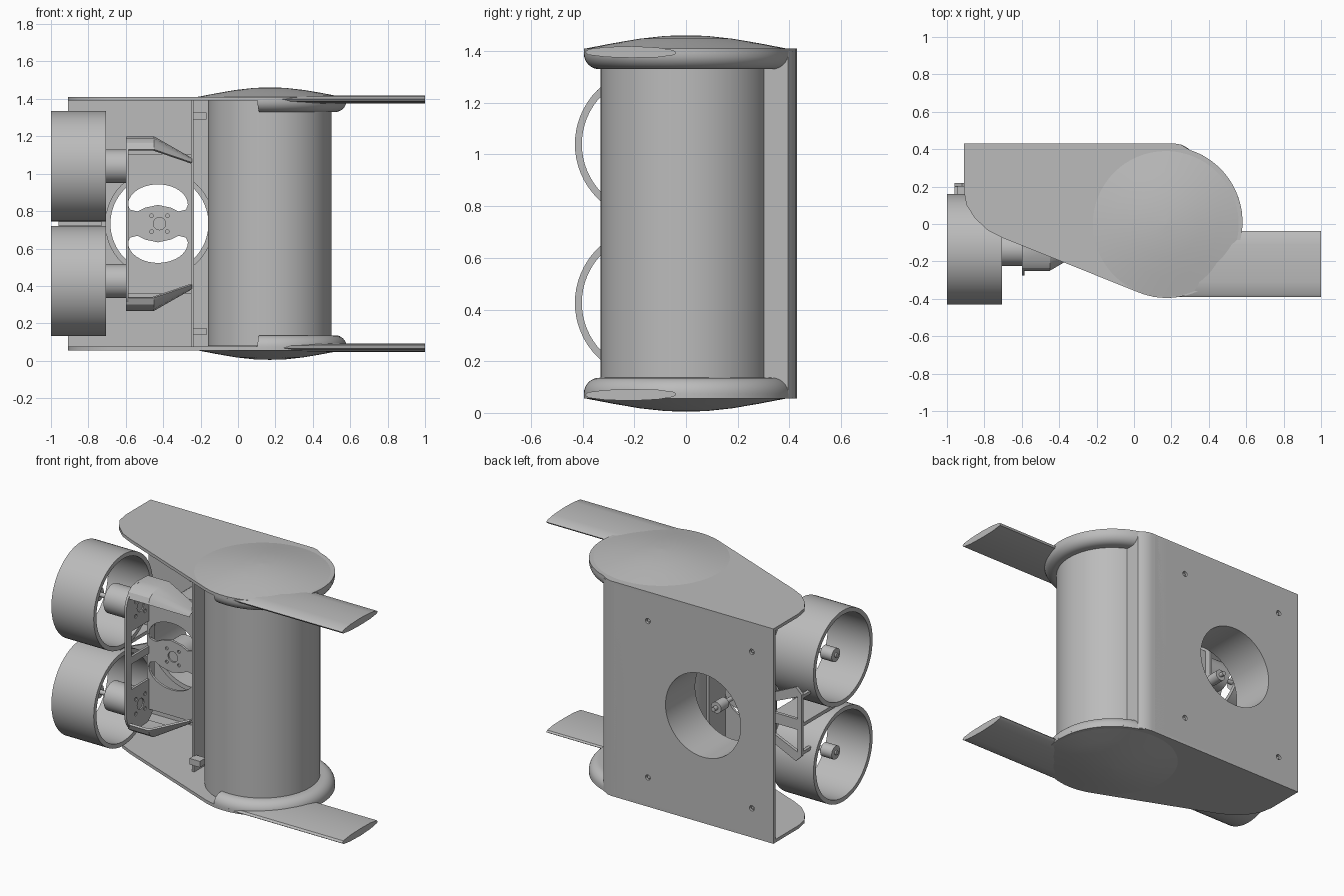
import bpy, bmesh
from math import sin, cos, pi, radians

if "Cube" in bpy.data.objects:
    bpy.data.objects.remove(bpy.data.objects["Cube"])

GREY = bpy.data.materials.new("plain grey")
GREY.use_nodes = True
GREY.diffuse_color = (0.5, 0.5, 0.5, 1)
GREY.node_tree.nodes["Principled BSDF"].inputs["Base Color"].default_value = (0.5, 0.5, 0.5, 1)

MID = 0.733          # height of the plane of symmetry
made = []


def place(u, v, h, axis):
    return {"X": (h, u, v), "Y": (u, h, v), "Z": (u, v, h)}[axis]


def finish(name, bm):
    bmesh.ops.recalc_face_normals(bm, faces=bm.faces)
    mesh = bpy.data.meshes.new(name)
    bm.to_mesh(mesh)
    bm.free()
    mesh.materials.append(GREY)
    ob = bpy.data.objects.new(name, mesh)
    bpy.context.collection.objects.link(ob)
    made.append(ob)
    return ob


def prism(name, outline, lo, hi, axis):
    """Extrude a 2D outline along an axis."""
    bm = bmesh.new()
    rings = [[bm.verts.new(place(u, v, h, axis)) for u, v in outline] for h in (lo, hi)]
    n = len(outline)
    for ring in rings:
        bm.faces.new(ring)
    for i in range(n):
        j = (i + 1) % n
        bm.faces.new((rings[0][i], rings[0][j], rings[1][j], rings[1][i]))
    return finish(name, bm)


def rect(u0, u1, v0, v1):
    return [(u0, v0), (u1, v0), (u1, v1), (u0, v1)]


def box(name, x, y, z):
    return prism(name, rect(*x, *y), *z, "Z")


def arc(cu, cv, r, a0, a1, n=24):
    return [(cu + r * cos(radians(a0 + (a1 - a0) * i / n)),
             cv + r * sin(radians(a0 + (a1 - a0) * i / n))) for i in range(n + 1)]


def rod(name, centre, r, lo, hi, axis, n=40):
    return prism(name, arc(*centre, r, 0, 360, n)[:-1], lo, hi, axis)


def lathe(name, profile, centre, axis, a0=0, a1=360, n=64):
    """Sweep a closed (radius, height) profile around an axis."""
    full = a1 - a0 == 360
    bm = bmesh.new()
    rings = []
    for i in range(n if full else n + 1):
        a = radians(a0 + (a1 - a0) * i / n)
        rings.append([bm.verts.new(place(centre[0] + r * cos(a), centre[1] + r * sin(a), h, axis))
                      for r, h in profile])
    for i in range(n):
        p, q = rings[i], rings[(i + 1) % len(rings)]
        for k in range(len(profile)):
            m = (k + 1) % len(profile)
            bm.faces.new((p[k], q[k], q[m], p[m]))
    if not full:
        bm.faces.new(rings[0])
        bm.faces.new(rings[-1])
    return finish(name, bm)


def tube(name, centre, r_out, r_in, lo, hi, axis):
    return lathe(name, [(r_in, lo), (r_out, lo), (r_out, hi), (r_in, hi)], centre, axis)


def cut(ob, cutters):
    """Subtract the cutters and bake the result."""
    for c in cutters:
        c.hide_render = True
        mod = ob.modifiers.new("cut", "BOOLEAN")
        mod.operation, mod.solver, mod.object = "DIFFERENCE", "EXACT", c
    graph = bpy.context.evaluated_depsgraph_get()
    mesh = bpy.data.meshes.new_from_object(ob.evaluated_get(graph))
    ob.modifiers.clear()
    ob.data = mesh
    for c in cutters:
        made.remove(c)
        bpy.data.objects.remove(c)


def mirror(ob, name):
    """Copy a part to the other side of the mid-height plane."""
    bm = bmesh.new()
    bm.from_mesh(ob.data)
    for v in bm.verts:
        v.co.z = 2 * MID - v.co.z
    return finish(name, bm)


# main drum
HUB = (0.17, 0)
rod("drum", HUB, 0.33, 0.08, 1.39, "Z", 96)

# end plate, dome, rim and wing, mirrored top to bottom
outline = [(-0.91, 0.43), (0.22, 0.43), (0.25, 0.425)]
outline += arc(0.175, 0.01, 0.405, 72, -112, 48)
outline += [(-0.70, -0.075), (-0.78, -0.035), (-0.85, 0.03), (-0.895, 0.1), (-0.91, 0.18)]
plate = prism("top_end_plate", outline, 1.39, 1.41, "Z")
mirror(plate, "bottom_end_plate")

dome = lathe("top_dome", [(0.001, 1.405), (0.392, 1.405), (0.39, 1.41), (0.28, 1.431), (0.18, 1.448),
                          (0.08, 1.459), (0.001, 1.461)], HUB, "Z")
mirror(dome, "bottom_dome")

rim_profile = [(0.3, 1.40), (0.3, 1.33)] + arc(0.345, 1.39, 0.06, -90, 0, 8) + [(0.405, 1.40)]
rim = lathe("top_rim", rim_profile, (0.175, 0.01), "Z", -100, 72)
mirror(rim, "bottom_rim")

foil = [(-0.39, 1.398), (-0.375, 1.408), (-0.31, 1.416), (-0.21, 1.419), (-0.11, 1.414), (-0.05, 1.404),
        (-0.037, 1.395), (-0.045, 1.385), (-0.11, 1.376), (-0.21, 1.374), (-0.31, 1.377), (-0.38, 1.386)]
wing = prism("top_wing", foil, 0.22, 1.0, "X")
mirror(wing, "bottom_wing")

# rear wall with duct opening and four screw holes, rounded into the drum
DUCT = (-0.42, MID)
wall = box("rear_wall", (-0.91, 0.2), (0.41, 0.43), (0.06, 1.40))
cutters = [rod("duct_cutter", DUCT, 0.285, 0.3, 0.5, "Y", 64)]
for x in (-0.76, -0.035):
    for z in (0.24, 1.226):
        cutters.append(rod("screw_cutter", (x, z), 0.017, 0.415, 0.5, "Y", 16))
        rod("screw_head", (x, z), 0.01, 0.412, 0.422, "Y", 6)
cut(wall, cutters)
prism("rear_fairing", [(0.1, 0.43), (0.22, 0.43), (0.25, 0.425), (0.28, 0.411), (0.30, 0.395),
                       (0.305, 0.30), (0.17, 0.30), (0.1, 0.31)], 0.06, 1.40, "Z")

# rear duct with its motor
tube("rear_duct", DUCT, 0.29, 0.262, 0.135, 0.43, "Y")
rod("rear_motor", DUCT, 0.085, -0.035, 0.09, "Y")
rod("rear_motor_shaft", DUCT, 0.014, 0.08, 0.33, "Y", 16)
rod("rear_propeller_hub", DUCT, 0.035, 0.22, 0.30, "Y", 24)

# inner partition beside the drum, with tabs
box("partition", (-0.25, -0.235), (-0.10, 0.13), (0.06, 1.40))
tab = box("top_tab", (-0.24, -0.168), (-0.14, -0.08), (1.29, 1.328))
mirror(tab, "bottom_tab")

# motor mount with two kidney openings
mount = box("rear_motor_mount", (-0.6, -0.245), (-0.05, -0.035), (0.36, 1.106))
lobes = [(-0.15, 0.075), (-0.11, 0.065), (-0.07, 0.085), (0, 0.1), (0.07, 0.085), (0.11, 0.065), (0.15, 0.075)]
kidney = [(0.16 * cos(pi * i / 20), 0.1 + 0.11 * sin(pi * i / 20)) for i in range(21)] + lobes
cutters = [rod("shaft_cutter", DUCT, 0.033, -0.1, -0.04, "Y", 24)]
for side in (1, -1):
    shape = [(DUCT[0] - 0.008 + u, MID + side * v) for u, v in kidney]
    cutters.append(prism("kidney_cutter", shape, -0.1, 0.0, "Y"))
for u, v in arc(*DUCT, 0.06, 45, 315, 3):
    cutters.append(rod("bolt_cutter", (u, v), 0.01, -0.1, -0.04, "Y", 12))
cut(mount, cutters)

# side bracket plate with windows and bolt holes
SIDE_Y, SIDE_Z = -0.135, (1.04, 2 * MID - 1.04)
ends = arc(SIDE_Y, 1.06, 0.14, 0, 180) + arc(SIDE_Y, 2 * MID - 1.06, 0.14, 180, 360)
bracket = prism("side_bracket", ends, -0.6, -0.585, "X")
cutters = [prism("window_cutter", rect(-0.225, -0.045, z, z + 0.16), -0.7, -0.5, "X") for z in (0.55, 0.756)]
for z in SIDE_Z:
    cutters.append(rod("shaft_cutter", (SIDE_Y, z), 0.033, -0.592, -0.5, "X", 24))
    for u, v in arc(SIDE_Y, z, 0.065, 45, 315, 3):
        cutters.append(rod("bolt_cutter", (u, v), 0.012, -0.592, -0.5, "X", 12))
cut(bracket, cutters)

# curved bracket arms, tapering towards the partition
wide = [(-0.25, 1.13), (-0.235, 1.165), (-0.2, 1.19), (-0.135, 1.2), (-0.04, 1.195)]
narrow = [(-0.13, 1.06), (-0.125, 1.07), (-0.115, 1.078), (-0.09, 1.083), (-0.04, 1.083)]
bm = bmesh.new()
rows = [[bm.verts.new((x, y, z)) for y, z in sec] for x, sec in ((-0.6, wide), (-0.45, wide), (-0.245, narrow))]
for a, b in zip(rows, rows[1:]):
    for k in range(len(a) - 1):
        bm.faces.new((a[k], a[k + 1], b[k + 1], b[k]))
bmesh.ops.recalc_face_normals(bm, faces=bm.faces)
bmesh.ops.solidify(bm, geom=bm.faces[:], thickness=0.015)
arm = finish("top_bracket_arm", bm)
mirror(arm, "bottom_bracket_arm")

# side thrusters
for label, z in zip(("top", "bottom"), SIDE_Z):
    c = (SIDE_Y, z)
    tube(label + "_shroud", c, 0.295, 0.268, -1.0, -0.705, "X")
    rod(label + "_motor", c, 0.09, -0.78, -0.598, "X")
    rod(label + "_motor_shaft", c, 0.014, -0.96, -0.77, "X", 16)
    rod(label + "_propeller_hub", c, 0.042, -0.95, -0.87, "X", 24)

# brace joining the shrouds
brace = prism("shroud_brace", [(-0.96, 0.54), (-0.92, 0.5), (-0.75, 0.58), (-0.73, 0.64),
                               (-0.73, 0.826), (-0.75, 0.886), (-0.92, 0.966), (-0.96, 0.926)], 0.2, 0.22, "Y")
hole = [(-0.93, 0.56), (-0.77, 0.63), (-0.77, 0.7), (-0.93, 0.7)]
cut(brace, [prism("brace_cutter", [(u, MID + s * (v - MID)) for u, v in hole], 0.1, 0.3, "Y") for s in (1, -1)])
box("brace_web", (-0.96, -0.73), (-0.13, 0.21), (0.722, 0.744))
leg = box("top_brace_leg", (-0.96, -0.94), (0.12, 0.21), (0.9, 0.92))
mirror(leg, "bottom_brace_leg")

# smooth shading with sharp edges kept
bpy.ops.object.select_all(action="DESELECT")
for ob in made:
    ob.select_set(True)
bpy.context.view_layer.objects.active = made[0]
bpy.ops.object.shade_smooth_by_angle(angle=radians(30))
